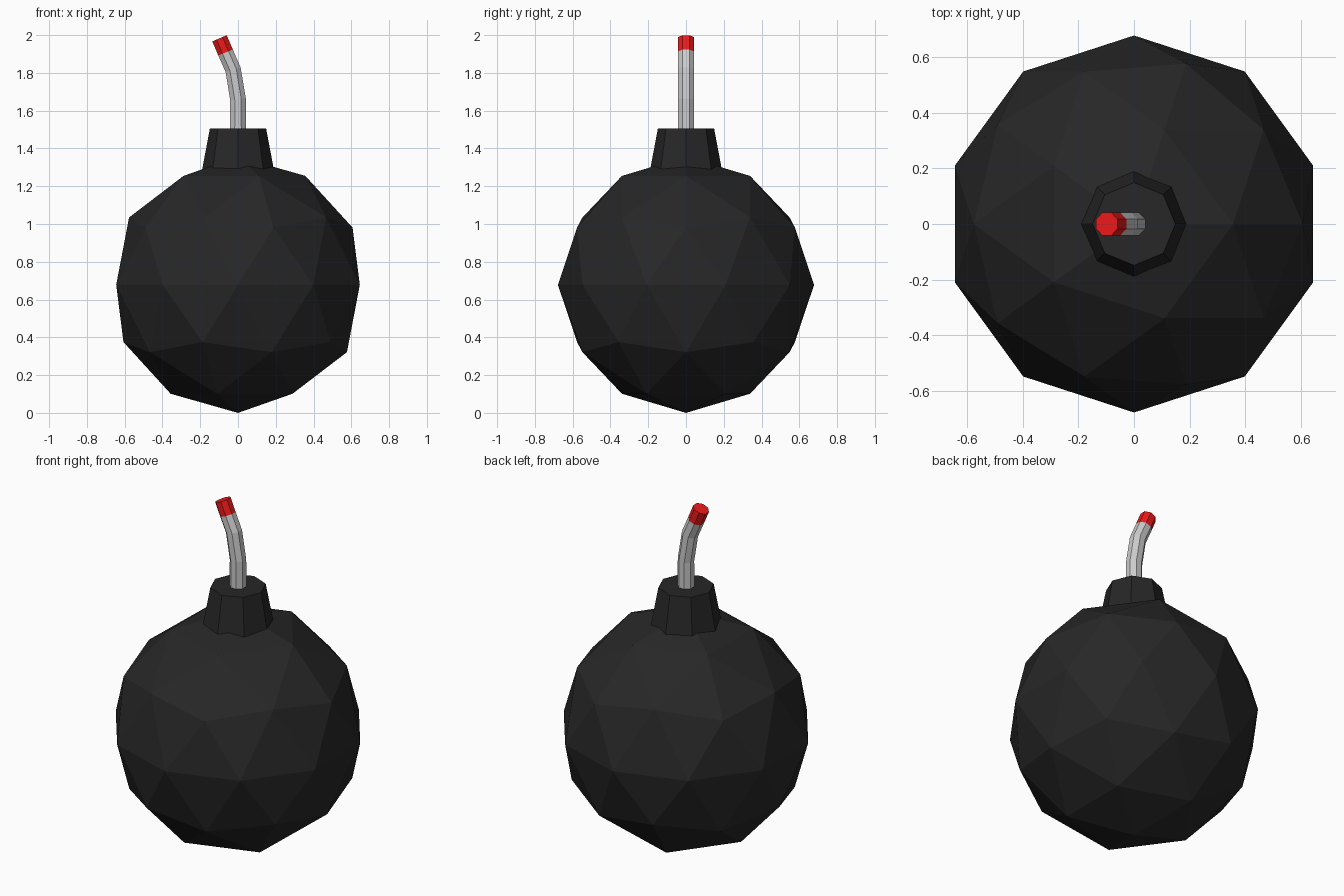
import bpy, bmesh, math
from mathutils import Vector

if "Cube" in bpy.data.objects:
    bpy.data.objects.remove(bpy.data.objects["Cube"])


def paint(obj, name, rgb):
    mat = bpy.data.materials.get(name) or bpy.data.materials.new(name)
    mat.diffuse_color = (*rgb, 1)
    mat.use_nodes = True
    mat.node_tree.nodes["Principled BSDF"].inputs["Base Color"].default_value = mat.diffuse_color
    obj.data.materials.append(mat)


def tube(name, rings, radius=0.045, sides=8):
    """Faceted tube through (x, z, lean in degrees) rings, capped at both ends."""
    bm = bmesh.new()
    loops = []
    for x, z, lean in rings:
        t = math.radians(lean)
        across = Vector((math.cos(t), 0, math.sin(t)))
        loop = []
        for i in range(sides):
            a = 2 * math.pi * (i + 0.5) / sides
            p = Vector((x, 0, z)) + radius * (across * math.cos(a) + Vector((0, 1, 0)) * math.sin(a))
            loop.append(bm.verts.new(p))
        loops.append(loop)
    for lo, hi in zip(loops, loops[1:]):
        for i in range(sides):
            j = (i + 1) % sides
            bm.faces.new((lo[i], lo[j], hi[j], hi[i]))
    bm.faces.new(loops[0][::-1])
    bm.faces.new(loops[-1])
    mesh = bpy.data.meshes.new(name)
    bm.to_mesh(mesh)
    bm.free()
    obj = bpy.data.objects.new(name, mesh)
    bpy.context.collection.objects.link(obj)
    return obj


# Round faceted body
R = 0.678
bpy.ops.mesh.primitive_ico_sphere_add(subdivisions=2, radius=R, location=(0, 0, R))
body = bpy.context.object
body.name = "body"
paint(body, "black", (0.02, 0.02, 0.02))

# Tapered eight-sided neck, sunk into the body
bpy.ops.mesh.primitive_cone_add(vertices=8, radius1=0.197, radius2=0.149,
                                depth=0.255, location=(0, 0, 1.3775))
neck = bpy.context.object
neck.name = "neck"
paint(neck, "black", (0.02, 0.02, 0.02))

# Bent fuse and its red tip
joint = (-0.066, 1.908, 22)
fuse = tube("fuse", [(0, 1.49, 0), (0, 1.66, 6), (-0.026, 1.817, 17), joint])
tip = tube("fuse_tip", [joint, (-0.098, 1.983, 23)])
paint(tip, "red", (0.85, 0.01, 0.01))
